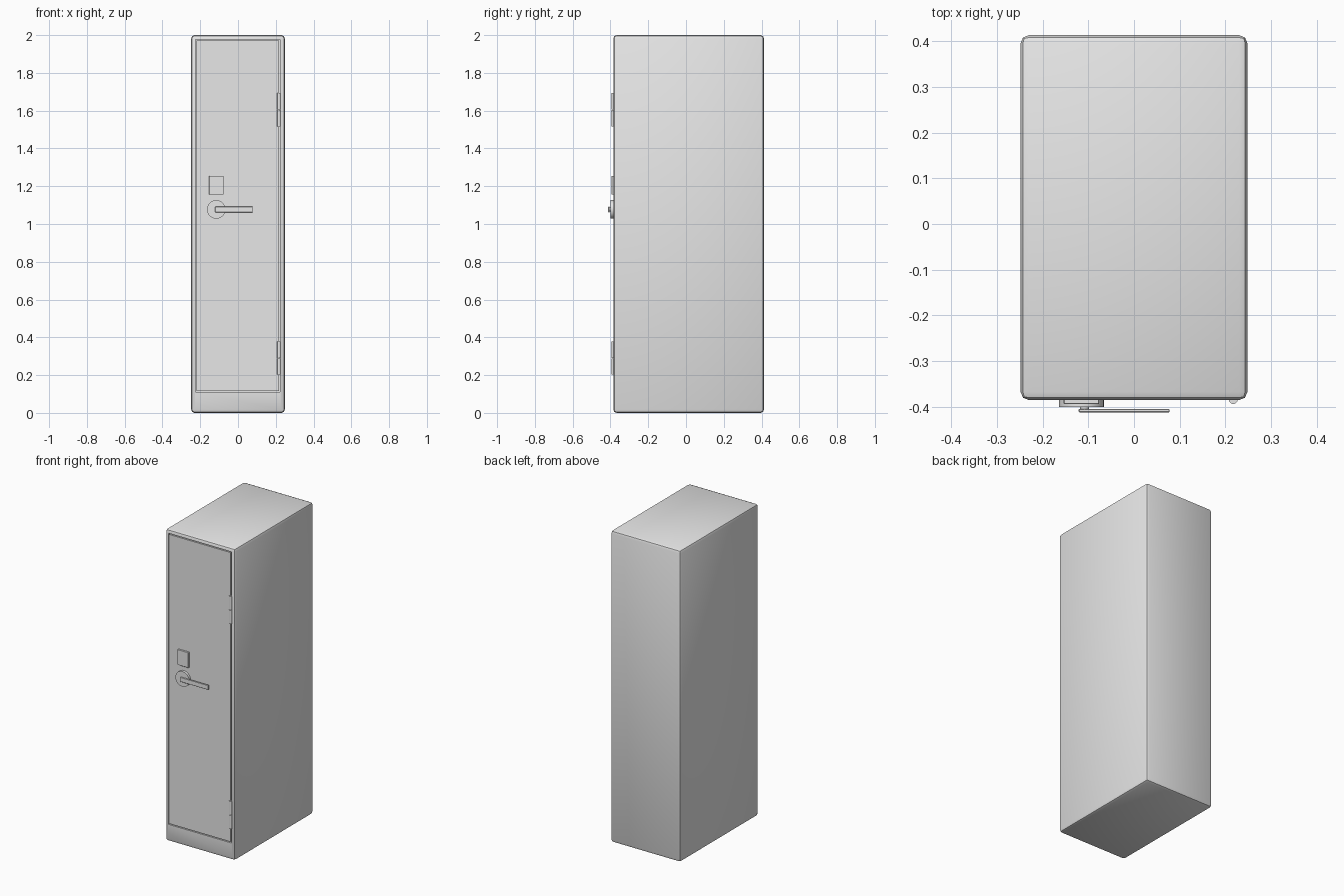
import bpy, bmesh
from mathutils import Matrix

cube = bpy.data.objects.get("Cube")
if cube:
    bpy.data.objects.remove(cube, do_unlink=True)

# Single painted-metal colour
metal = bpy.data.materials.new("grey_metal")
metal.use_nodes = True
grey = (0.8, 0.8, 0.8, 1)
metal.diffuse_color = grey
metal.node_tree.nodes["Principled BSDF"].inputs["Base Color"].default_value = grey


def finish(bm, name, bevel=0, segments=1):
    if bevel:
        bmesh.ops.bevel(bm, geom=bm.edges[:], offset=bevel, segments=segments,
                        profile=0.5, affect='EDGES')
    bmesh.ops.recalc_face_normals(bm, faces=bm.faces)
    mesh = bpy.data.meshes.new(name)
    bm.to_mesh(mesh)
    bm.free()
    mesh.materials.append(metal)
    obj = bpy.data.objects.new(name, mesh)
    bpy.context.collection.objects.link(obj)
    return obj


def box(name, x, y, z, bevel=0, segments=1):
    """Box from (min, max) ranges on each axis."""
    bm = bmesh.new()
    bmesh.ops.create_cube(bm, size=1)
    for v in bm.verts:
        v.co = [r[0] if c < 0 else r[1] for c, r in zip(v.co, (x, y, z))]
    return finish(bm, name, bevel, segments)


def cylinder(name, centre, radius, depth, axis='Z', sides=24):
    bm = bmesh.new()
    turn = Matrix.Rotation(1.5707963, 4, 'X') if axis == 'Y' else Matrix()
    bmesh.ops.create_cone(bm, cap_ends=True, segments=sides, radius1=radius,
                          radius2=radius, depth=depth,
                          matrix=Matrix.Translation(centre) @ turn)
    return finish(bm, name)


def smooth(obj, angle=0.7):
    bpy.ops.object.select_all(action='DESELECT')
    obj.select_set(True)
    bpy.context.view_layer.objects.active = obj
    bpy.ops.object.shade_smooth_by_angle(angle=angle)


FRONT = -0.385

# Cabinet body with rounded edges and a door recess
body = box("cabinet_body", (-0.248, 0.248), (FRONT, 0.413), (0, 2), 0.018, 2)
cutter = box("door_recess_cutter", (-0.225, 0.222), (-0.5, FRONT + 0.02), (0.11, 1.977))
cutter.hide_render = True
cutter.hide_set(True)
cut = body.modifiers.new("door_recess", 'BOOLEAN')
cut.object = cutter
cut.solver = 'EXACT'
smooth(body)

# Door, flush with the cabinet front and leaving a thin gap
box("door", (-0.219, 0.216), (FRONT, FRONT + 0.021), (0.116, 1.971))

# Hinges, each a pair of knuckles
for label, z in (("upper", 1.605), ("lower", 0.29)):
    for half, side in (("top", 1), ("bottom", -1)):
        hinge = cylinder(f"{label}_hinge_{half}_knuckle",
                         (0.217, FRONT + 0.001, z + side * 0.0445), 0.0095, 0.087, sides=16)
        smooth(hinge)

# Lock plate and lever handle
box("lock_plate", (-0.154, -0.076), (-0.394, FRONT + 0.005), (1.155, 1.255), 0.002)
smooth(cylinder("handle_rosette", (-0.115, -0.3915, 1.077), 0.049, 0.017, 'Y', 32))
smooth(cylinder("handle_spindle", (-0.108, -0.402, 1.077), 0.01, 0.01, 'Y', 12))
box("handle_lever", (-0.121, 0.078), (-0.412, -0.404), (1.062, 1.092), 0.002)
